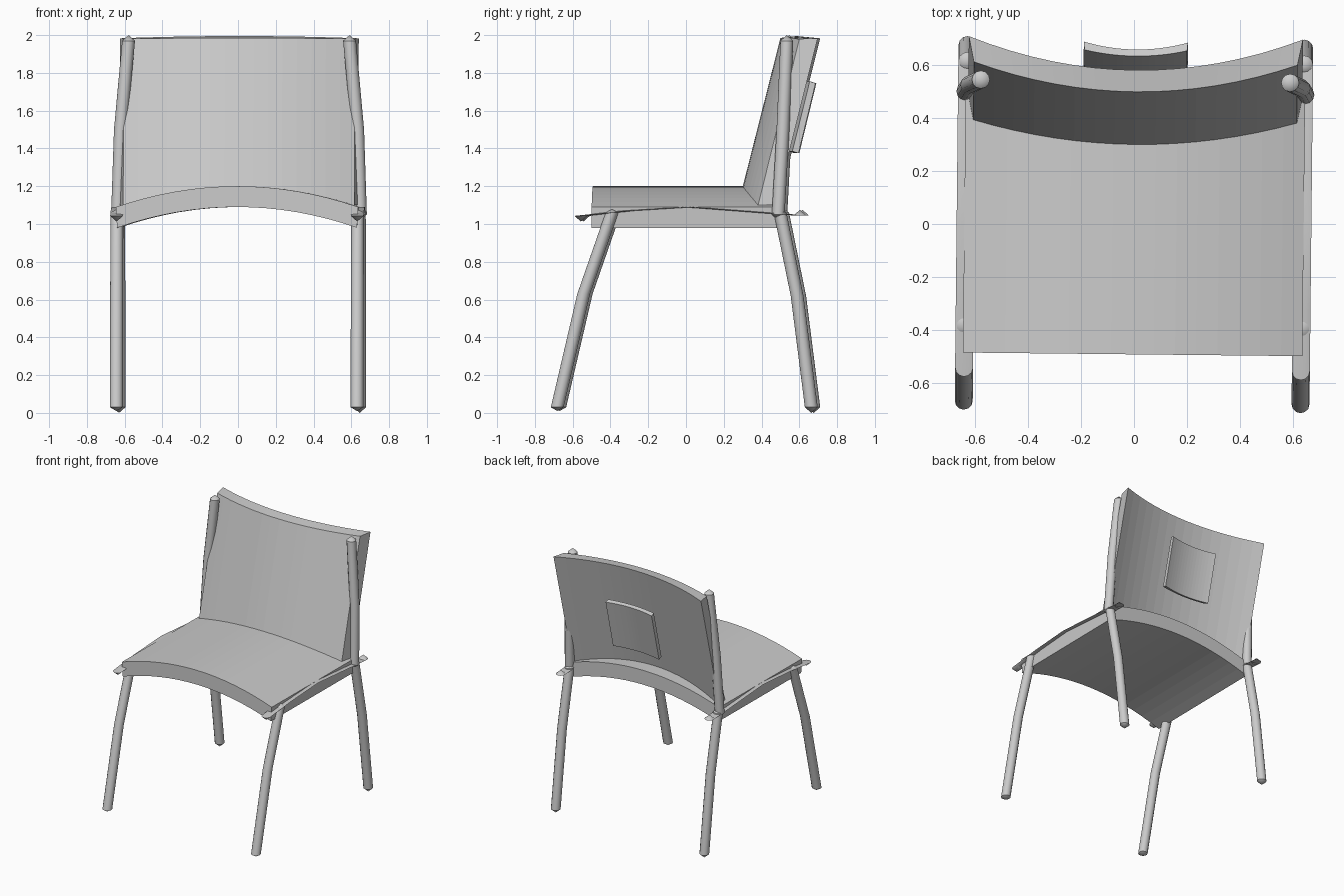
import bpy
import bmesh
import math
from mathutils import Matrix

if "Cube" in bpy.data.objects:
    bpy.data.objects.remove(bpy.data.objects["Cube"])

TURN = Matrix.Rotation(math.radians(-0.6), 4, 'Z')  # whole chair sits very slightly turned


def finish(bm, name):
    bmesh.ops.recalc_face_normals(bm, faces=bm.faces)
    bm.transform(TURN)
    me = bpy.data.meshes.new(name)
    bm.to_mesh(me)
    bm.free()
    ob = bpy.data.objects.new(name, me)
    bpy.context.collection.objects.link(ob)
    return ob


def bent_slab(name, rails, n=16):
    """Four edge curves (half width, y mid, y bow, z mid, z bow) joined into a bent slab."""
    bm = bmesh.new()
    rows = []
    for w, y, yb, z, zb in rails:
        ts = [-1 + 2 * i / n for i in range(n + 1)]
        rows.append([bm.verts.new((w * t, y + yb * t * t, z + zb * t * t)) for t in ts])
    for k in range(4):
        a, b = rows[k], rows[(k + 1) % 4]
        for i in range(n):
            bm.faces.new((a[i], a[i + 1], b[i + 1], b[i]))
    for i in (0, n):
        bm.faces.new([r[i] for r in rows])
    return finish(bm, name)


def swept_rod(name, path, r=0.034, cap=0.03, sides=12):
    """Level circles swept along a path, with a pointed cap down at the start and up at the end."""
    bm = bmesh.new()
    rings = []
    for x, y, z in path:
        rings.append([bm.verts.new((x + r * math.cos(2 * math.pi * i / sides),
                                    y + r * math.sin(2 * math.pi * i / sides), z))
                      for i in range(sides)])
    for a, b in zip(rings, rings[1:]):
        for i in range(sides):
            j = (i + 1) % sides
            bm.faces.new((a[i], a[j], b[j], b[i]))
    for ring, p, d in ((rings[0], path[0], -cap), (rings[-1], path[-1], cap)):
        tip = bm.verts.new((p[0], p[1], p[2] + d))
        for i in range(sides):
            bm.faces.new((ring[i], ring[(i + 1) % sides], tip))
    ob = finish(bm, name)
    bpy.context.view_layer.objects.active = ob
    ob.select_set(True)
    bpy.ops.object.shade_smooth_by_angle(angle=math.radians(35))
    ob.select_set(False)


# arched seat
bent_slab("seat", [
    (0.642, -0.493, 0, 1.20, -0.11),
    (0.642, 0.50, 0, 1.20, -0.11),
    (0.635, 0.50, 0, 1.09, -0.11),
    (0.635, -0.493, 0, 1.09, -0.11)])

# leaning curved backrest
bent_slab("backrest", [
    (0.612, 0.278, 0.11, 1.11, -0.01),
    (0.612, 0.50, 0.107, 1.985, -0.005),
    (0.632, 0.582, 0.122, 1.995, -0.012),
    (0.632, 0.368, 0.115, 1.10, 0.0)])

# small curved panel behind the backrest
bent_slab("rear_panel", [
    (0.194, 0.545, 0.02, 1.385, 0),
    (0.194, 0.635, 0.022, 1.755, 0),
    (0.197, 0.66, 0.028, 1.745, 0),
    (0.197, 0.572, 0.026, 1.375, 0)])

# legs, uprights and side rails on both sides
for side, s in (("left", -1), ("right", 1)):
    x = 0.637 * s
    swept_rod("front_leg_" + side, [
        (x, -0.675, 0.03), (x, -0.535, 0.63), (x, -0.385, 1.06)], cap=0.02)
    swept_rod("rear_leg_" + side, [
        (x, 0.67, 0.03), (x, 0.595, 0.62), (x, 0.505, 1.06)])
    swept_rod("upright_" + side, [
        (0.643 * s, 0.495, 1.05), (0.628 * s, 0.52, 1.5), (0.585 * s, 0.54, 1.97)])
    swept_rod("side_rail_" + side, [
        (x, -0.55, 1.043), (x, -0.30, 1.07), (x, 0.02, 1.09),
        (x, 0.35, 1.065), (x, 0.61, 1.045)])
